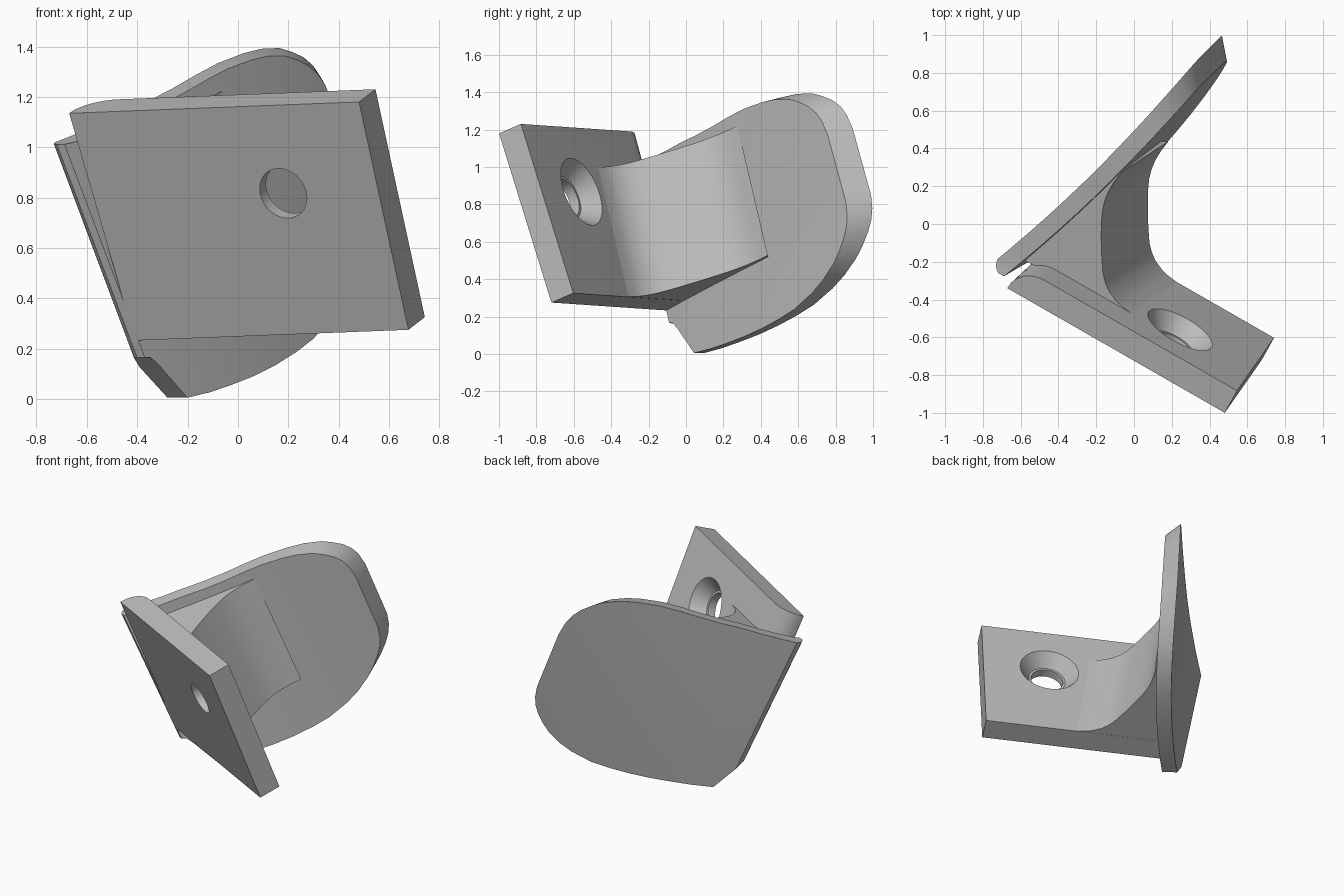
import bpy, bmesh, math
from mathutils import Matrix, Vector

cube = bpy.data.objects.get("Cube")
if cube:
    bpy.data.objects.remove(cube)

# Tilted frame of the bracket: along the plate, through it, and up it
origin = Vector((-0.67, -0.34, 1.135))
along = Vector((0.867, -0.497, 0.034)).normalized()
up = Vector((-0.202, -0.29, 0.936))
up = (up - along * up.dot(along)).normalized()
through = up.cross(along)
FRAME = Matrix((along, through, up)).transposed().to_4x4()
FRAME.translation = origin

grey = bpy.data.materials.new("plain_grey")
grey.use_nodes = True
GREY = (0.5, 0.5, 0.5, 1)
grey.diffuse_color = GREY
grey.node_tree.nodes["Principled BSDF"].inputs["Base Color"].default_value = GREY


def finish(name, bm):
    """Turn a bmesh in the bracket frame into an object."""
    bmesh.ops.remove_doubles(bm, verts=bm.verts, dist=0.0005)
    bmesh.ops.recalc_face_normals(bm, faces=bm.faces)
    mesh = bpy.data.meshes.new(name)
    bm.to_mesh(mesh)
    bm.free()
    mesh.materials.append(grey)
    obj = bpy.data.objects.new(name, mesh)
    bpy.context.collection.objects.link(obj)
    obj.matrix_world = FRAME
    return obj


def smooth(obj):
    bpy.ops.object.select_all(action='DESELECT')
    obj.select_set(True)
    bpy.context.view_layer.objects.active = obj
    bpy.ops.object.shade_smooth_by_angle(angle=math.radians(32))


def loft(name, rings):
    """Closed solid through a list of equal rings, capped at both ends."""
    bm = bmesh.new()
    rows = [[bm.verts.new(p) for p in ring] for ring in rings]
    n = len(rows[0])
    for a, b in zip(rows, rows[1:]):
        for i in range(n):
            j = (i + 1) % n
            bm.faces.new((a[i], a[j], b[j], b[i]))
    bm.faces.new(rows[0])
    bm.faces.new(rows[-1])
    return finish(name, bm)


# Mounting plate, its hidden end rounded at the back
LENGTH, HEIGHT, THICK = 1.327, 0.967, 0.143
profile = [(0, 0), (LENGTH, 0), (LENGTH, THICK)]
for i in range(9):
    a = math.pi / 2 * (1 + i / 8)
    profile.append((0.15 + 0.15 * math.cos(a), 0.01 + (THICK - 0.01) * math.sin(a)))
plate = loft("mounting_plate", [
    [(u + lean * (1 - u / LENGTH), w, v) for u, w in profile]
    for v, lean in ((0, 0), (-HEIGHT, 0.075))])

# Countersunk screw hole
steps = [(-0.05, 0.105), (0.055, 0.105), (0.055, 0.12), (THICK, 0.192), (0.2, 0.24)]
turns = [2 * math.pi * i / 48 for i in range(48)]
cutter = loft("hole_cutter", [
    [(0.893 + r * math.cos(a), w, -0.372 + r * math.sin(a)) for a in turns]
    for w, r in steps])
cutter.hide_render = True
cut = plate.modifiers.new("hole", 'BOOLEAN')
cut.object = cutter
cut.solver = 'EXACT'
bpy.context.view_layer.objects.active = plate
bpy.ops.object.modifier_apply(modifier=cut.name)
bpy.data.objects.remove(cutter)
smooth(plate)


# Curved blade: a gently twisted sheet with rounded outer corners
def outer(v, w):
    base = -0.145 + 0.375 * w - 0.07 * w * w
    nose = 0.065 * max(0, 1 - w / 0.07) ** 2
    return base + (0.07 * w - 0.17) * (v + 0.17) + nose


def inner(v, w):
    return outer(v, w) + 0.1 - 0.065 * max(0, 1 - w / 0.07) ** 2


# depth, upper limit, lower limit
outline = [(0, -.13, -1.04), (.015, -.132, -1.045), (.03, -.135, -1.05), (.06, -.14, -1.1),
           (.14, -.145, -1.262), (.27, -.15, -1.285), (.4, -.15, -1.3), (.54, -.155, -1.312),
           (.68, -.155, -1.316), (.82, -.15, -1.312), (.95, -.15, -1.3), (1.1, -.165, -1.262),
           (1.2, -.185, -1.222), (1.3, -.22, -1.165), (1.36, -.258, -1.118),
           (1.42, -.305, -1.058), (1.46, -.355, -1.005), (1.485, -.41, -.95), (1.5, -.5, -.88)]
ROWS = 12
rings = []
for w, top, low in outline:
    vs = [top + (low - top) * i / ROWS for i in range(ROWS + 1)]
    w_in = w * 0.925
    rings.append([(outer(v, w), w, v) for v in vs]
                 + [(inner(v, w_in), w_in, v) for v in reversed(vs)])
smooth(loft("curved_blade", rings))

# Web filling the corner, with a rounded hollow front
front = [(.66, .138), (.61, .145), (.56, .152), (.52, .164), (.47, .188), (.43, .22),
         (.395, .26), (.362, .313), (.325, .375), (.29, .44), (.257, .505), (.23, .57),
         (.216, .625), (.21, .68), (.212, .74), (.222, .81)]
back = [(.17, .78), (.1, .5), (.03, .27), (-.03, .1)]
smooth(loft("corner_web", [
    [(u + lean, w, v) for u, w in front + back]
    for v, lean in ((-0.22, 0), (-HEIGHT + 0.001, 0.11))]))
